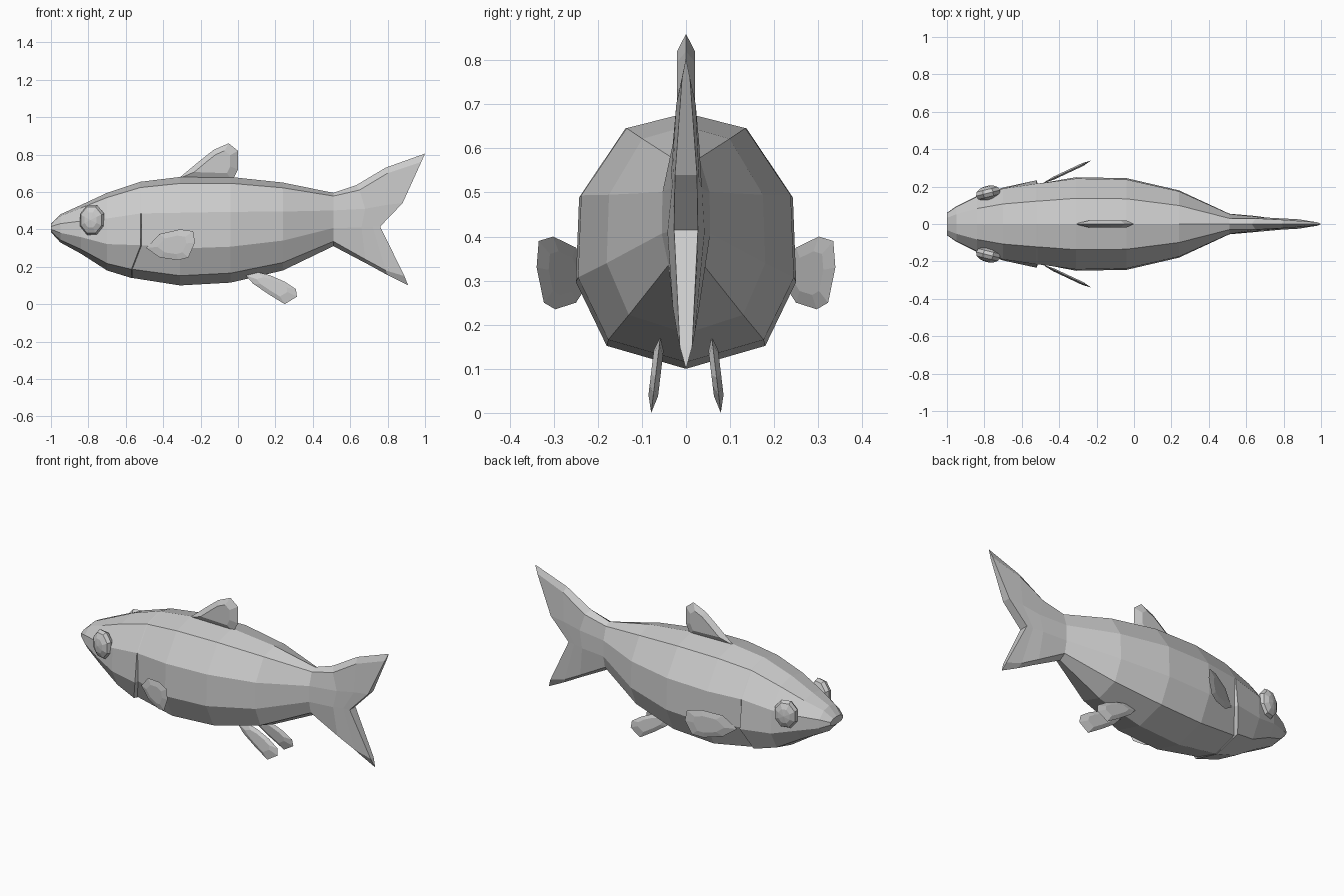
import bpy, bmesh, math
from mathutils import Vector, Matrix

if "Cube" in bpy.data.objects:
    bpy.data.objects.remove(bpy.data.objects["Cube"])

grey = bpy.data.materials.new("fish grey")
grey.use_nodes = True
COLOR = (0.6, 0.6, 0.6, 1)
grey.diffuse_color = COLOR
grey.node_tree.nodes["Principled BSDF"].inputs["Base Color"].default_value = COLOR


def finish(name, bm):
    """Turn a bmesh into a flat-shaded grey object."""
    bmesh.ops.recalc_face_normals(bm, faces=bm.faces)
    mesh = bpy.data.meshes.new(name)
    bm.to_mesh(mesh)
    bm.free()
    mesh.materials.append(grey)
    obj = bpy.data.objects.new(name, mesh)
    bpy.context.collection.objects.link(obj)
    return obj


def ring(bm, half):
    """Close a half section, running from back to belly, into a full ring."""
    left = [bm.verts.new(p) for p in half]
    right = [bm.verts.new((x, -y, z)) for x, y, z in half[-2:0:-1]]
    return left + right


def loft(bm, rings):
    for a, b in zip(rings, rings[1:]):
        for i in range(len(a)):
            j = (i + 1) % len(a)
            bm.faces.new((a[i], a[j], b[j], b[i]))


# Section shape: share of half width, share of height
SHAPE = [(0, 1), (0.55, 0.94), (0.97, 0.67), (1, 0.34), (0.72, 0.09), (0, 0)]


def section(x, top, bottom, width, lean=0.0, flare=0.0):
    half = []
    for i, (w, h) in enumerate(SHAPE):
        low = i in (3, 4)
        half.append((x - lean * (i > 3), width * w + flare * low,
                     bottom + (top - bottom) * h))
    return half


# Body from snout to tail root; the paired sections form the gill slit
stations = [
    (-1.0, 0.43, 0.385, 0.06), (-0.95, 0.48, 0.33, 0.095),
    (-0.84, 0.53, 0.27, 0.15), (-0.7, 0.595, 0.18, 0.195),
    (-0.52, 0.655, 0.14, 0.222, 0.05, 0.012),
    (-0.515, 0.655, 0.14, 0.222, 0.05, -0.012),
    (-0.31, 0.68, 0.1, 0.25), (-0.04, 0.68, 0.115, 0.245),
    (0.24, 0.65, 0.18, 0.18), (0.51, 0.595, 0.31, 0.055),
]
body = bmesh.new()
rings = [ring(body, section(*s)) for s in stations]

# Forked tail continues the same rows
tail_mid = [(0.63, 0, 0.635), (0.65, 0.03, 0.61), (0.68, 0.036, 0.51),
            (0.66, 0.042, 0.41), (0.68, 0.03, 0.24), (0.7, 0, 0.21)]
tail_outer = [(0.79, 0, 0.73), (0.8, 0.022, 0.7), (0.79, 0.03, 0.53),
              (0.72, 0.03, 0.415), (0.79, 0.02, 0.18), (0.8, 0, 0.155)]
tail_end = [(1.0, 0, 0.805), (0.98, 0.009, 0.76), (0.88, 0.025, 0.54),
            (0.76, 0.027, 0.415), (0.89, 0.014, 0.15), (0.91, 0, 0.1)]
rings += [ring(body, t) for t in (tail_mid, tail_outer, tail_end)]
loft(body, rings)
body.faces.new(rings[0])
end, n = rings[-1], len(rings[-1])
for i in range(len(SHAPE) - 1):
    corners = [end[i], end[i + 1], end[(n - i - 1) % n], end[(n - i) % n]]
    body.faces.new(list(dict.fromkeys(corners)))
finish("body", body)


def fin(name, outline, thickness, slope=(0, 0, 0), side=1):
    """Lens-shaped fin; slope gives y as a + b*x + c*z."""
    a, b, c = slope
    pts = [Vector((x, a + b * x + c * z, z)) for x, z in outline]
    mid = sum(pts, Vector()) / len(pts)
    normal = Vector((-b, 1, -c)).normalized() * thickness
    flip = Matrix.Diagonal((1, side, 1))
    bm = bmesh.new()
    rim = [bm.verts.new(flip @ p) for p in pts]
    for sign in (1, -1):
        inner = [bm.verts.new(flip @ (mid + (p - mid) * 0.6 + normal * sign)) for p in pts]
        loft(bm, [rim, inner])
        bm.faces.new(inner)
    finish(name, bm)


fin("dorsal_fin", [(-0.32, 0.67), (-0.2, 0.77), (-0.13, 0.825), (-0.05, 0.86),
                   (0, 0.82), (0, 0.72), (-0.03, 0.66)], 0.02)
pectoral = [(-0.49, 0.3), (-0.42, 0.375), (-0.31, 0.4), (-0.24, 0.39),
            (-0.23, 0.33), (-0.265, 0.25), (-0.32, 0.235), (-0.42, 0.25)]
pelvic = [(0.04, 0.155), (0.1, 0.172), (0.17, 0.155), (0.25, 0.12), (0.31, 0.08),
          (0.315, 0.04), (0.25, 0), (0.16, 0.055), (0.08, 0.11)]
for side, label in ((1, "left"), (-1, "right")):
    fin(label + "_pectoral_fin", pectoral, 0.008, (0.447, 0.47, 0), side)
    fin(label + "_pelvic_fin", pelvic, 0.011, (0.079, 0, -0.12), side)

    # Eye: flattened eight-sided dome
    eye = bmesh.new()
    bmesh.ops.create_uvsphere(eye, u_segments=8, v_segments=6, radius=1)
    place = (Matrix.Translation((-0.78, side * 0.165, 0.45))
             @ Matrix.Rotation(side * math.radians(14), 4, "Z")
             @ Matrix.Diagonal((0.072, 0.04, 0.087, 1))
             @ Matrix.Rotation(math.radians(90), 4, "X")
             @ Matrix.Rotation(math.radians(22.5), 4, "Z"))
    bmesh.ops.transform(eye, matrix=place, verts=eye.verts)
    finish(label + "_eye", eye)
